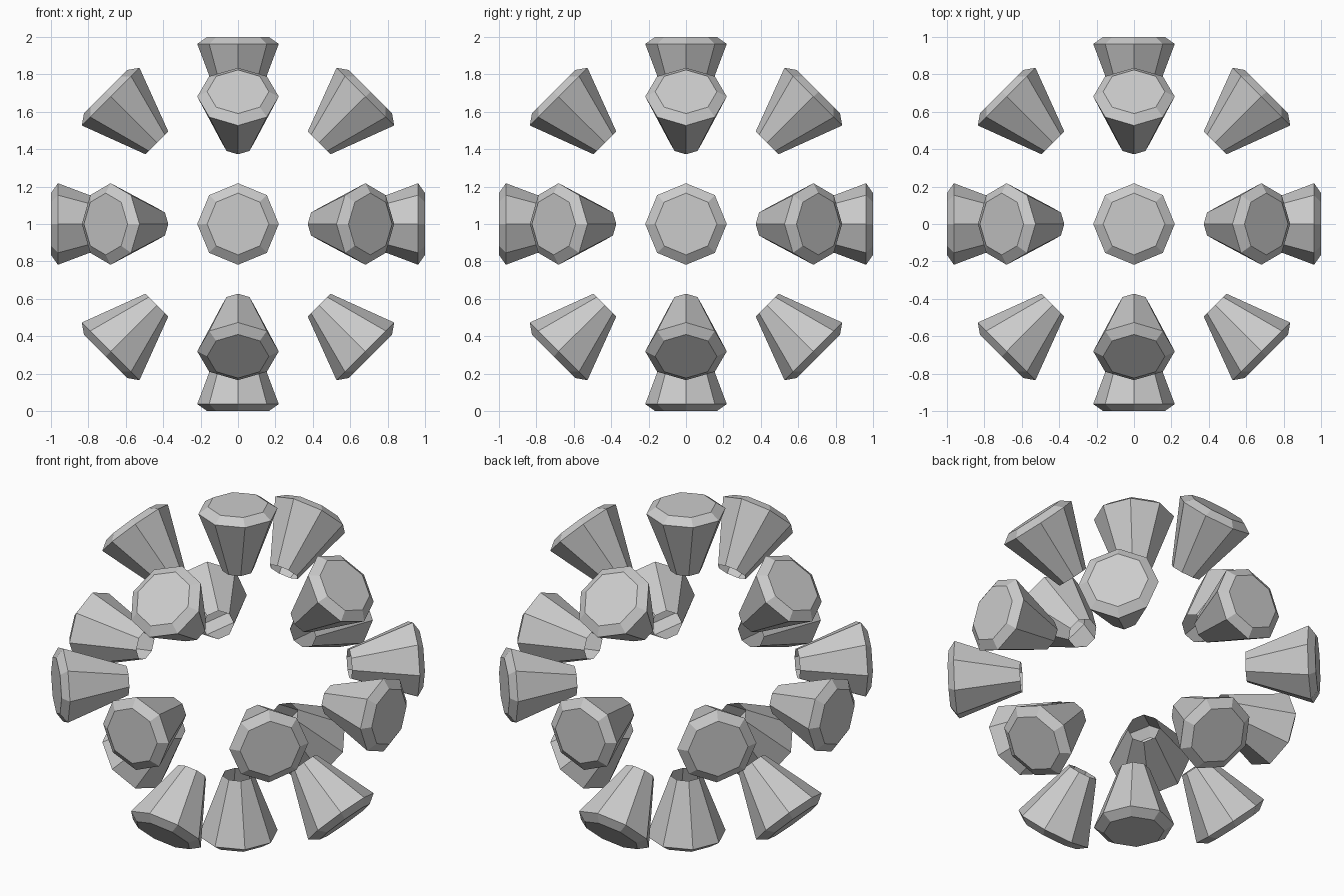
import bpy, math
from itertools import product
from mathutils import Vector, Matrix

if "Cube" in bpy.data.objects:
    bpy.data.objects.remove(bpy.data.objects["Cube"])

SIDES = 8
# (distance from the centre, radius): open inner rim, widest edge, bevelled cap
PROFILE = [(0.613, 0.086), (0.963, 0.218), (1.0, 0.165)]


def cone_mesh():
    """Octagonal flared cone along +z, open at the narrow inner end."""
    verts = [(r * math.cos(math.tau * i / SIDES), r * math.sin(math.tau * i / SIDES), d)
             for d, r in PROFILE for i in range(SIDES)]
    faces = []
    for ring in range(len(PROFILE) - 1):
        a, b = ring * SIDES, (ring + 1) * SIDES
        for i in range(SIDES):
            j = (i + 1) % SIDES
            faces.append((a + i, a + j, b + j, b + i))
    top = (len(PROFILE) - 1) * SIDES
    faces.append(tuple(range(top, top + SIDES)))
    mesh = bpy.data.meshes.new("flared_cone")
    mesh.from_pydata(verts, [], faces)
    mesh.update()
    return mesh


mesh = cone_mesh()
centre = Vector((0, 0, 1))

# Radial cones: 6 along the axes and 12 along the diagonals between axes
for step in product((-1, 0, 1), repeat=3):
    count = sum(map(abs, step))
    if count not in (1, 2):
        continue
    w = Vector(step).normalized()
    u = Vector((0, 0, 0))
    u[step.index(0)] = 1
    v = w.cross(u)
    name = "axis_cone" if count == 1 else "diagonal_cone"
    obj = bpy.data.objects.new(name, mesh)
    obj.matrix_world = Matrix.Translation(centre) @ Matrix((u, v, w)).transposed().to_4x4()
    bpy.context.collection.objects.link(obj)
